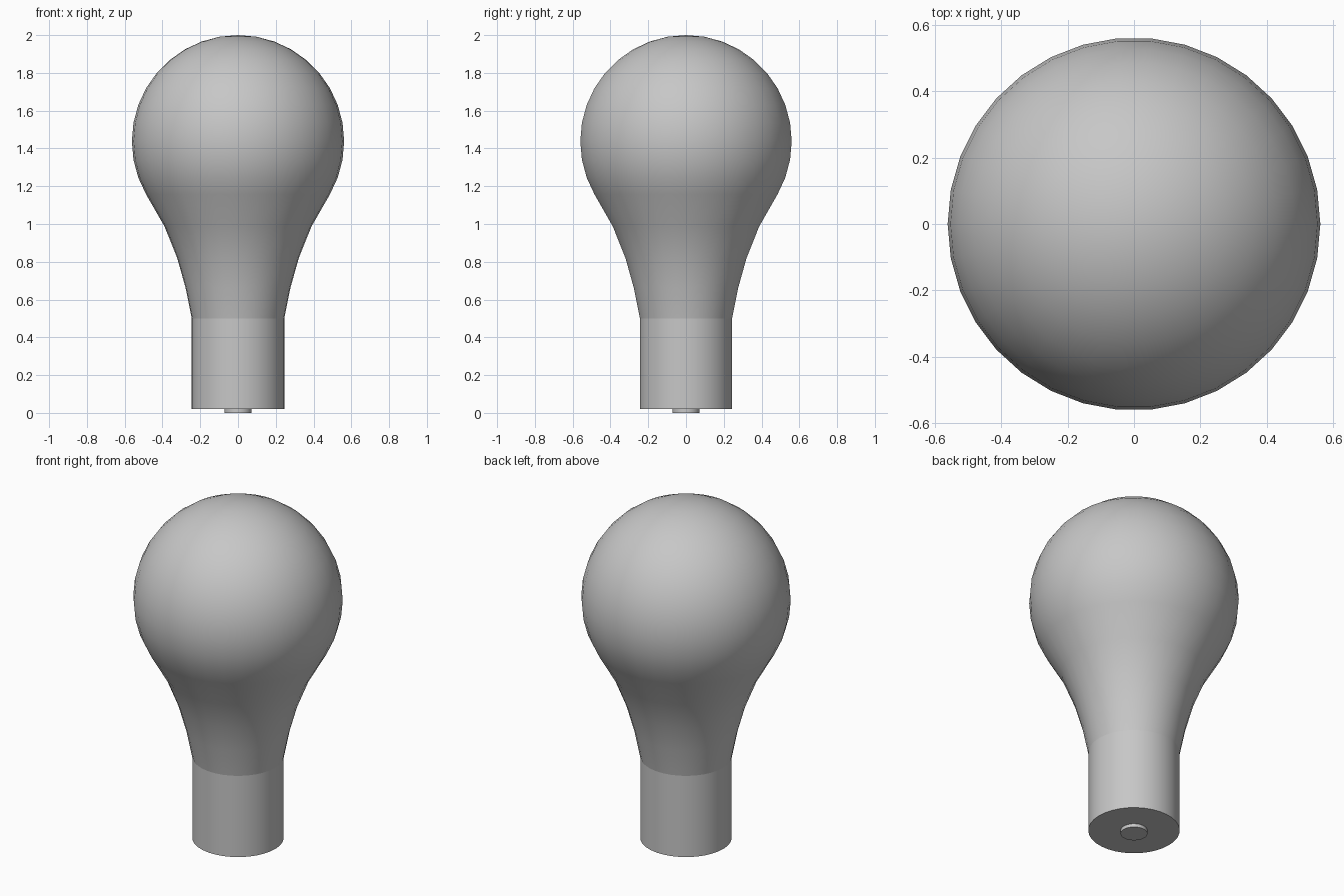
import bpy
import bmesh
from math import sin, cos, pi, radians

cube = bpy.data.objects.get("Cube")
if cube:
    bpy.data.objects.remove(cube, do_unlink=True)

SIDES = 34
RADIUS, CENTRE = 0.562, 1.438

grey = bpy.data.materials.new("plain_grey")
grey.use_nodes = True
GREY = (0.57, 0.57, 0.57, 1)
grey.diffuse_color = GREY
grey.node_tree.nodes["Principled BSDF"].inputs["Base Color"].default_value = GREY


def lathe(name, profile):
    """Turn a bottom-to-top (radius, height) profile around the z axis."""
    bm = bmesh.new()
    rings = []
    for r, z in profile:
        if r < 1e-4:
            rings.append([bm.verts.new((0, 0, z))] * SIDES)
        else:
            rings.append([bm.verts.new((r * cos(2 * pi * i / SIDES),
                                        r * sin(2 * pi * i / SIDES), z))
                          for i in range(SIDES)])
    for low, high in zip(rings, rings[1:]):
        for i in range(SIDES):
            j = (i + 1) % SIDES
            corners = [low[i], low[j], high[j], high[i]]
            bm.faces.new(list(dict.fromkeys(corners)))
    bmesh.ops.recalc_face_normals(bm, faces=bm.faces)
    mesh = bpy.data.meshes.new(name)
    bm.to_mesh(mesh)
    bm.free()
    mesh.materials.append(grey)
    obj = bpy.data.objects.new(name, mesh)
    bpy.context.collection.objects.link(obj)
    bpy.ops.object.select_all(action='DESELECT')
    obj.select_set(True)
    bpy.context.view_layer.objects.active = obj
    bpy.ops.object.shade_smooth_by_angle(angle=radians(35))
    return obj


# Round knob flowing into a flared neck
neck = [(0.245, 0.5), (0.278, 0.664), (0.322, 0.82), (0.389, 0.987)]
ball = [(RADIUS * cos(radians(a)), CENTRE + RADIUS * sin(radians(a)))
        for a in range(-30, 91, 10)]
lathe("knob", neck + ball)

# Straight shank, closed underneath
lathe("shank", [(0, 0.02), (0.245, 0.02), (0.245, 0.5)])

# Small round pin under the shank
lathe("pin", [(0, 0), (0.072, 0), (0.072, 0.02)])
